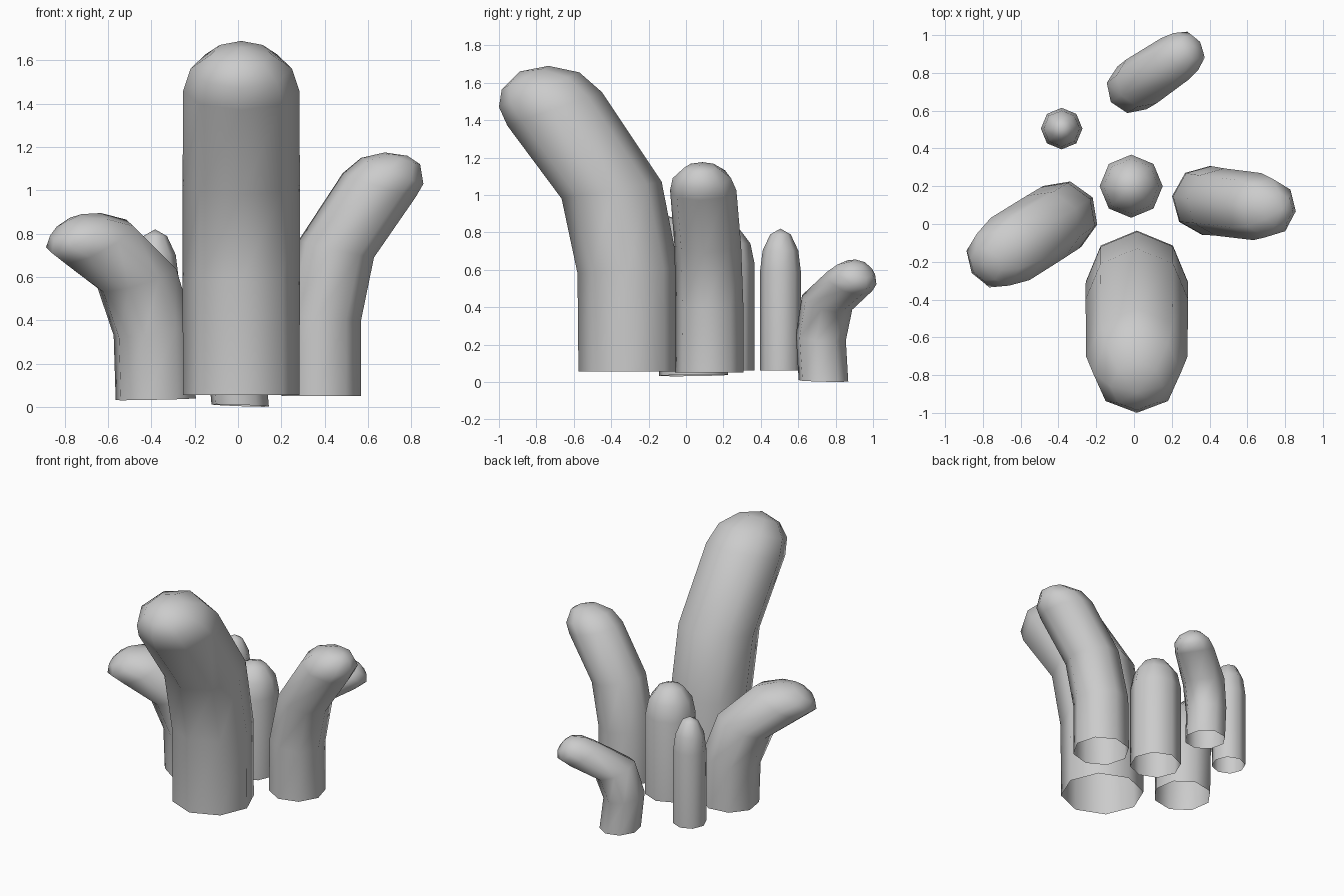
import bpy, bmesh, math
from mathutils import Vector

if "Cube" in bpy.data.objects:
    bpy.data.objects.remove(bpy.data.objects["Cube"])

SIDES = 8


def tube(name, x, y, heading, rings, tip):
    """Open-bottomed bent tube. Each ring is given by its outer and inner
    points (s_out, z_out, s_in, z_in) in the vertical plane of the bend."""
    h = math.radians(heading)
    along = Vector((math.cos(h), math.sin(h), 0))
    across = Vector((-math.sin(h), math.cos(h), 0))
    base = Vector((x, y, 0))
    up = Vector((0, 0, 1))
    bm = bmesh.new()
    loops = []
    for so, zo, si, zi in rings:
        o = base + along * so + up * zo
        i = base + along * si + up * zi
        c, half = (o + i) / 2, (o - i) / 2
        loop = []
        for k in range(SIDES):
            a = math.tau * k / SIDES
            loop.append(bm.verts.new(c + half * math.cos(a) + across * half.length * math.sin(a)))
        loops.append(loop)
    top = bm.verts.new(base + along * tip[0] + up * tip[1])
    for k in range(SIDES):
        n = (k + 1) % SIDES
        for lo, hi in zip(loops, loops[1:]):
            bm.faces.new((lo[k], lo[n], hi[n], hi[k]))
        bm.faces.new((loops[-1][k], loops[-1][n], top))
    for f in bm.faces:
        f.smooth = True
    me = bpy.data.meshes.new(name)
    bm.to_mesh(me)
    bm.free()
    bpy.context.collection.objects.link(bpy.data.objects.new(name, me))


def straight(name, x, y, r, z0, z1, z2):
    """Upright tube with a domed top between z1 and z2."""
    rings = [(r, z0, -r, z0)]
    for deg in (0, 30, 60):
        a = math.radians(deg)
        q, z = r * math.cos(a), z1 + (z2 - z1) * math.sin(a)
        rings.append((q, z, -q, z))
    tube(name, x, y, 0, rings, (0, z2))


# tall front tube leaning forward
tube("front_tube", 0.015, -0.305, -90,
     [(.27, .055, -.27, .055), (.275, .58, -.265, .61), (.36, .98, -.175, 1.07),
      (.65, 1.37, .145, 1.55), (.695, 1.47, .265, 1.655), (.68, 1.565, .43, 1.69)],
     (.585, 1.66))

# right tube
tube("right_tube", 0.385, 0.125, -7,
     [(.185, .05, -.185, .05), (.185, .40, -.18, .43), (.245, .69, -.105, .77),
      (.44, .97, .10, 1.08), (.475, 1.03, .185, 1.15), (.46, 1.12, .295, 1.175)],
     (.40, 1.16))

# left tube
tube("left_tube", -0.38, 0.04, 212,
     [(.19, .03, -.19, .04), (.20, .32, -.175, .39), (.285, .53, -.08, .655),
      (.49, .66, .16, .865), (.565, .71, .30, .895), (.555, .775, .405, .89)],
     (.49, .855))

# small bent tube at the back
tube("back_tube", 0.01, 0.735, 34,
     [(.135, 0, -.135, .012), (.11, .215, -.16, .26), (.165, .37, -.095, .48),
      (.36, .465, .14, .61), (.41, .50, .23, .65), (.41, .555, .305, .655)],
     (.37, .625))

# upright stubs
straight("middle_stub", -0.015, 0.2, 0.167, 0.06, 0.63, 0.85)
straight("thin_stub", -0.383, 0.505, 0.11, 0.06, 0.585, 0.82)
